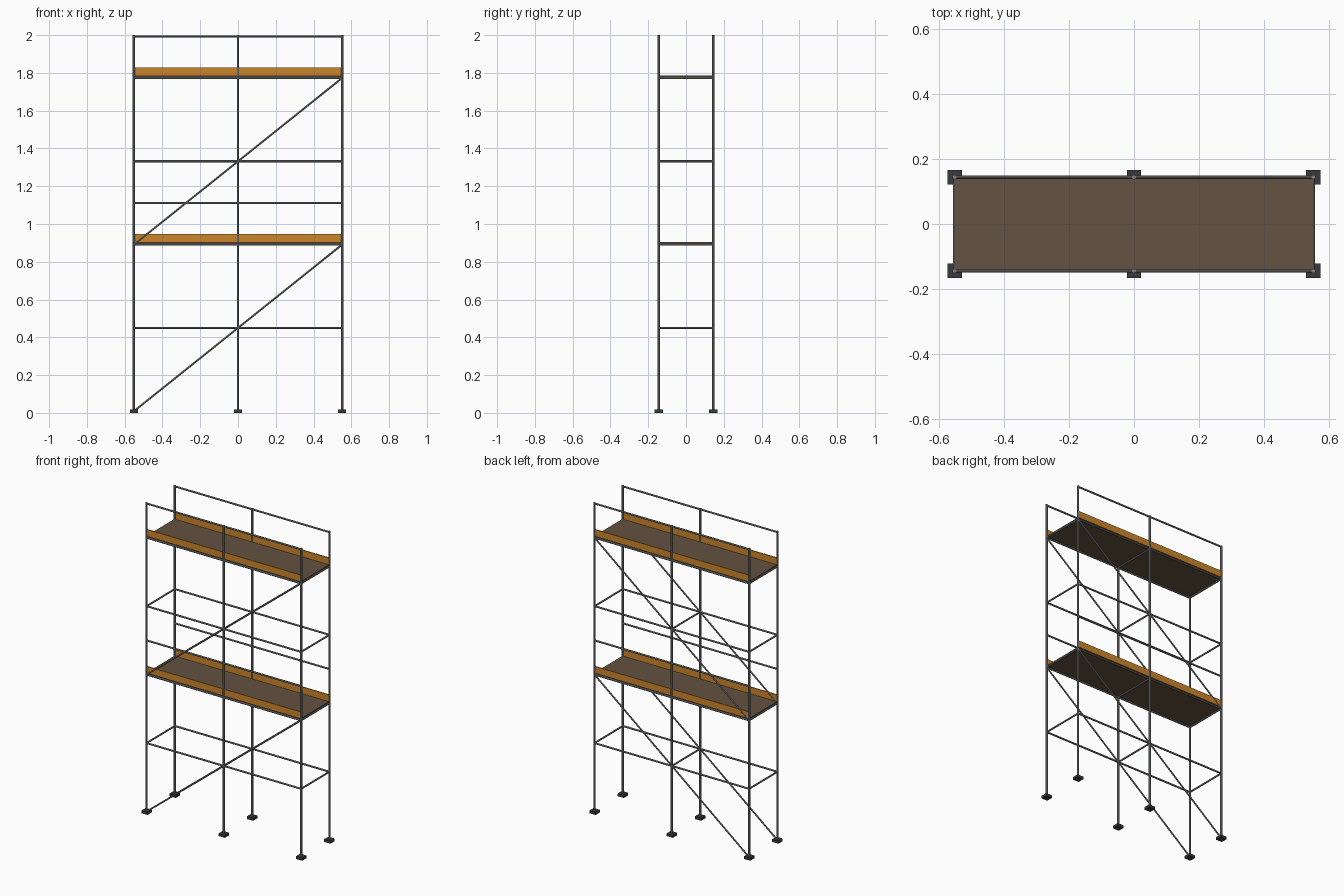
import bpy
from mathutils import Vector

if "Cube" in bpy.data.objects:
    bpy.data.objects.remove(bpy.data.objects["Cube"])

S, Z0 = 0.2205, 0.009          # bay module and ground offset
X, Y = 0.551, 0.144            # half length and half depth of the post grid


def level(k):
    return Z0 + k * S


def material(name, rgb):
    m = bpy.data.materials.new(name)
    m.diffuse_color = (*rgb, 1)
    m.use_nodes = True
    m.node_tree.nodes["Principled BSDF"].inputs["Base Color"].default_value = m.diffuse_color
    return m


steel = material("galvanised steel", (0.22, 0.23, 0.235))
wood = material("deck brown", (0.125, 0.085, 0.053))
orange = material("toe board orange", (0.60, 0.235, 0.025))
dark = material("base plate dark", (0.04, 0.042, 0.046))


def tube(name, a, b, r):
    a, b = Vector(a), Vector(b)
    d = b - a
    bpy.ops.mesh.primitive_cylinder_add(vertices=10, radius=r, depth=d.length,
                                        location=(a + b) / 2)
    o = bpy.context.object
    o.rotation_euler = d.to_track_quat('Z', 'Y').to_euler()
    o.name = name
    o.data.materials.append(steel)
    bpy.ops.object.shade_smooth_by_angle()


def box(name, loc, size, mat):
    bpy.ops.mesh.primitive_cube_add(size=1, location=loc)
    o = bpy.context.object
    o.scale = size
    o.name = name
    o.data.materials.append(mat)


# posts standing on base plates
for x in (-X, 0, X):
    for y in (-Y, Y):
        tube("post", (x, y, 0.012), (x, y, 2.0), 0.0068)
        box("base_plate", (x, y, 0.009), (0.044, 0.044, 0.017), dark)

# cross tubes between front and back
for k in (2, 4, 6, 8):
    for x in (-X, 0, X):
        tube("transom", (x, -Y, level(k)), (x, Y, level(k)), 0.0055)

for y in (-Y, Y):
    # long horizontal tubes and guard rails
    for k in (2, 4, 6, 8):
        tube("ledger", (-X, y, level(k)), (X, y, level(k)), 0.0057)
    for k in (5, 9):
        tube("guard_rail", (-X, y, level(k)), (X, y, level(k)), 0.0057)
    # diagonal braces
    for k in (0, 4):
        tube("brace", (-X, y, level(k)), (X, y, level(k + 4)), 0.005)

# decks with toe boards along front and back
for k in (4, 8):
    box("deck", (0, 0, level(k) + 0.007), (2 * X, 2 * Y - 0.01, 0.011), wood)
    for y in (-Y, Y):
        box("toe_board", (0, y, level(k) + 0.033), (2 * X, 0.007, 0.044), orange)
